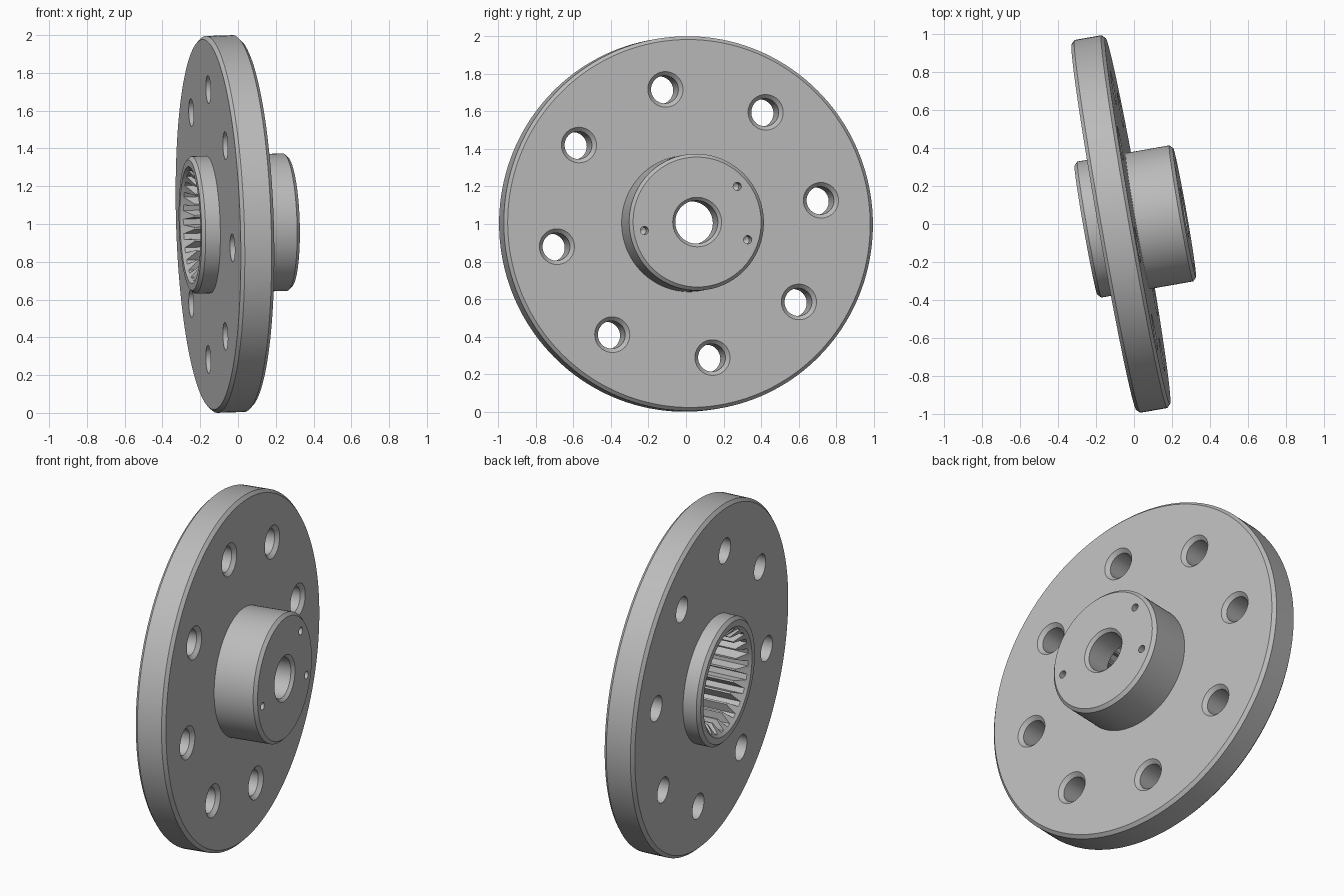
import bpy, bmesh
from math import sin, cos, pi, radians
from mathutils import Matrix, Vector

cube = bpy.data.objects.get("Cube")
if cube:
    bpy.data.objects.remove(cube, do_unlink=True)

steel = bpy.data.materials.new("plain_grey_steel")
steel.use_nodes = True
grey = (0.5, 0.5, 0.5, 1)
steel.diffuse_color = grey
steel.node_tree.nodes["Principled BSDF"].inputs["Base Color"].default_value = grey


def solid(name, rings):
    """Closed solid from a stack of matching vertex rings."""
    bm = bmesh.new()
    loops = [[bm.verts.new(p) for p in ring] for ring in rings]
    n = len(loops[0])
    for a, b in zip(loops, loops[1:]):
        for i in range(n):
            j = (i + 1) % n
            bm.faces.new((a[i], a[j], b[j], b[i]))
    bm.faces.new(loops[0][::-1])
    bm.faces.new(loops[-1])
    bmesh.ops.recalc_face_normals(bm, faces=bm.faces)
    mesh = bpy.data.meshes.new(name)
    bm.to_mesh(mesh)
    bm.free()
    mesh.materials.append(steel)
    obj = bpy.data.objects.new(name, mesh)
    bpy.context.collection.objects.link(obj)
    return obj


def lathe(name, profile, sides, centre=(0, 0)):
    turn = [2 * pi * i / sides for i in range(sides)]
    return solid(name, [[(centre[0] + r * cos(a), centre[1] + r * sin(a), z)
                         for a in turn] for r, z in profile])


def polar(r, degrees):
    return r * cos(radians(degrees)), r * sin(radians(degrees))


# Turned body: rear collar, disc and front hub in one profile
R, HUB, C = 0.998, 0.364, 0.018
BACK, FRONT, HALF = -0.187, 0.341, 0.09
body = lathe("flanged_hub", [
    (HUB - C, BACK), (HUB, BACK + C), (HUB, -HALF), (R - C, -HALF),
    (R, -HALF + C), (R, HALF - C), (R - C, HALF), (HUB, HALF),
    (HUB, FRONT - C), (HUB - C, FRONT)], 160)

cutters = []

# Toothed socket in the rear collar
TEETH, ROOT, TIP = 24, 0.295, 0.245
outline = []
for t in range(TEETH):
    for share, r in ((0, ROOT), (0.4, ROOT), (0.62, TIP), (0.78, TIP)):
        a = 2 * pi * (t + share) / TEETH
        outline.append((r * cos(a), r * sin(a)))
cutters.append(solid("socket_cutter", [[(x, y, z) for x, y in outline]
                                       for z in (BACK - 0.05, 0.17)]))
cutters.append(lathe("socket_chamfer_cutter",
                     [(0.33, BACK - 0.02), (0.31, BACK), (0.245, BACK + 0.065)], 96))

# Centre bore with chamfered mouth
cutters.append(lathe("bore_cutter", [
    (0.115, 0.1), (0.115, FRONT - 0.017), (0.132, FRONT), (0.152, FRONT + 0.02)], 64))

# Ring of eight countersunk bolt holes
for k in range(8):
    cutters.append(lathe("bolt_hole_cutter", [
        (0.074, -0.2), (0.074, HALF - 0.021), (0.095, HALF), (0.115, HALF + 0.02)],
        40, polar(0.725, 9.8 + 45 * k)))

# Three small blind holes in the hub face
for angle in (41, -19, 189):
    cutters.append(lathe("pin_hole_cutter", [
        (0.004, 0.25), (0.022, 0.262), (0.022, FRONT + 0.05)], 24, polar(0.289, angle)))

bpy.ops.object.select_all(action='DESELECT')
bpy.context.view_layer.objects.active = body
body.select_set(True)
for cutter in cutters:
    cutter.hide_render = True
    mod = body.modifiers.new("cut", 'BOOLEAN')
    mod.operation, mod.solver, mod.object = 'DIFFERENCE', 'EXACT', cutter
    bpy.ops.object.modifier_apply(modifier=mod.name)
    bpy.data.objects.remove(cutter, do_unlink=True)
bpy.ops.object.shade_smooth_by_angle(angle=radians(25))

# Tilt the turning axis from z to slightly off x
yaw, pitch = radians(10), radians(1.75)
axis = Vector((cos(yaw) * cos(pitch), sin(yaw) * cos(pitch), sin(pitch)))
side = Vector((-sin(yaw), cos(yaw), 0))
up = axis.cross(side)
frame = Matrix((side, up, axis)).transposed().to_4x4()
body.data.transform(Matrix.Translation((-0.069, 0, 1)) @ frame)
